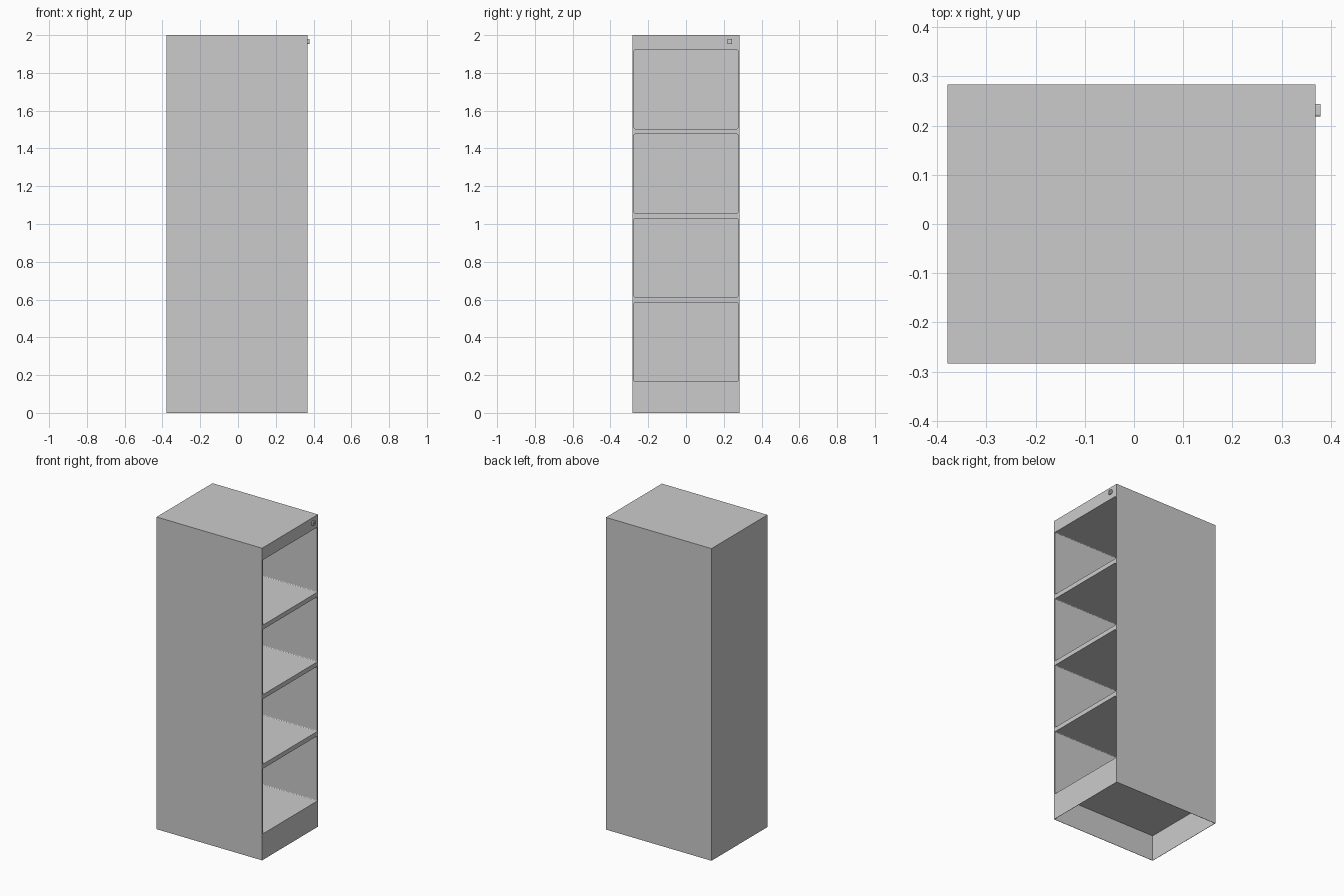
import bpy, bmesh
from mathutils import Matrix, Vector

if "Cube" in bpy.data.objects:
    bpy.data.objects.remove(bpy.data.objects["Cube"])


def box(name, lo, hi, radius=0.0, segments=4):
    """Box between two corners, optionally rounding its edges along x."""
    lo, hi = Vector(lo), Vector(hi)
    bm = bmesh.new()
    bmesh.ops.create_cube(bm, size=1, matrix=Matrix.Translation((lo + hi) / 2) @ Matrix.Diagonal((*(hi - lo), 1)))
    if radius:
        edges = [e for e in bm.edges if abs(e.verts[0].co.x - e.verts[1].co.x) > 1e-5]
        bmesh.ops.bevel(bm, geom=edges, offset=radius, segments=segments, profile=0.5, affect='EDGES')
    bmesh.ops.recalc_face_normals(bm, faces=bm.faces)
    mesh = bpy.data.meshes.new(name)
    bm.to_mesh(mesh)
    bm.free()
    ob = bpy.data.objects.new(name, mesh)
    bpy.context.collection.objects.link(ob)
    return ob


def cut(target, cutter):
    """Subtract the cutter from the target, then discard it."""
    mod = target.modifiers.new("cut", 'BOOLEAN')
    mod.operation, mod.solver, mod.object = 'DIFFERENCE', 'EXACT', cutter
    cutter.hide_render = True
    bpy.context.view_layer.objects.active = target
    bpy.ops.object.modifier_apply(modifier=mod.name)
    bpy.data.objects.remove(cutter)


X0, X1, Y, H = -0.379, 0.369, 0.283, 2.0
FIRST, PITCH, OPENING = 0.167, 0.4457, 0.417

# Cabinet body, open on +x with four empty drawer bays
body = box("cabinet_body", (X0, -Y, 0), (X1, Y, H))
for i in range(4):
    z = FIRST + i * PITCH
    cut(body, box("bay_cutter", (X0 + 0.008, -0.275, z), (X1 + 0.05, 0.275, z + OPENING), 0.006))

# Hollow plinth, open underneath
cut(body, box("plinth_cutter", (X0 + 0.002, -Y + 0.002, -0.05), (X1 - 0.002, Y - 0.002, FIRST - 0.002)))

# Lock with a key slot in the top corner
lock = box("lock", (X1 - 0.001, 0.218, 1.953), (0.379, 0.244, 1.979), 0.004, 3)
cut(lock, box("slot_cutter", (0.375, 0.229, 1.960), (0.39, 0.233, 1.972)))
